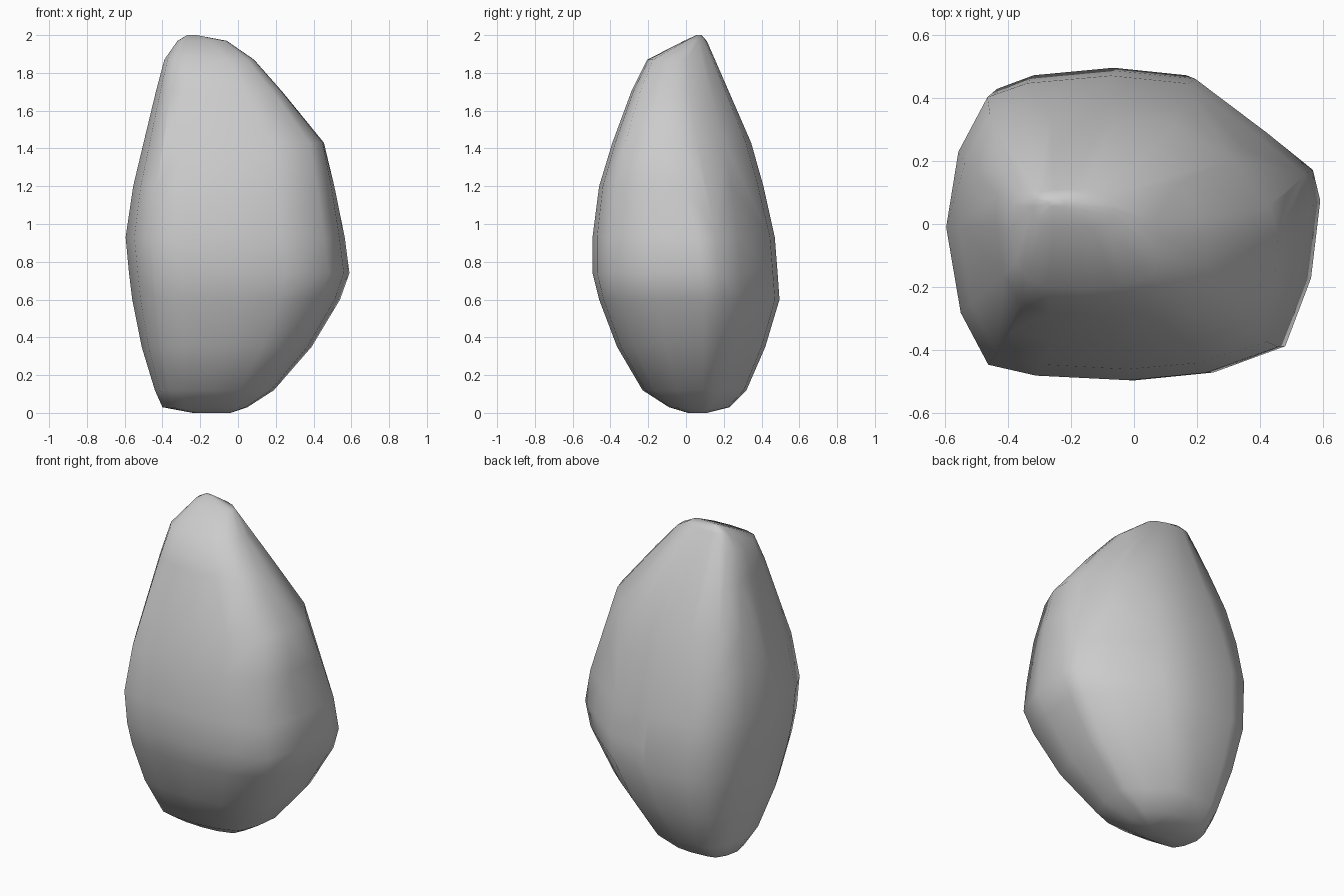
import bpy, bmesh

# Plan outlines in a unit box: around the belly and near the peak
BELLY = [(-1, 0), (-.93, .5), (-.77, .86), (-.56, .95), (-.1, 1), (.32, .95),
         (.71, .6), (.96, .36), (1, .16), (.95, -.34), (.81, -.78), (.42, -.95),
         (0, -1), (-.51, -.97), (-.77, -.9), (-.92, -.56)]
PEAK = [(-1, .1), (-1, .5), (-.86, .84), (-.5, .97), (-.1, 1), (.32, .92),
        (.69, .62), (.94, .2), (1, -.05), (.99, -.4), (.85, -.82), (.42, -.96),
        (0, -1), (-.5, -.96), (-.77, -.86), (-.93, -.5)]

# Height, left, right, front, back extents of each section
LEVELS = [(0.0, -.24, -.04, 0.01, .11), (.03, -.40, .05, -.09, .23),
          (.12, -.44, .19, -.23, .32), (.35, -.51, .39, -.365, .42),
          (.60, -.56, .54, -.46, .495), (.74, -.577, .59, -.495, .485),
          (.93, -.595, .565, -.495, .47), (1.2, -.555, .51, -.46, .41),
          (1.43, -.50, .455, -.39, .345), (1.70, -.435, .235, -.29, .225),
          (1.87, -.39, .085, -.205, .145), (1.97, -.32, -.06, -.01, .11),
          (2.0, -.27, -.22, .055, .08)]


def section(bm, z, left, right, front, back):
    t = min(1, max(0, (z - .9) / .6))
    for a, b in zip(BELLY, PEAK):
        u, v = (p + (q - p) * t for p, q in zip(a, b))
        bm.verts.new(((left + right) / 2 + u * (right - left) / 2,
                      (front + back) / 2 + v * (back - front) / 2, z))


# Rock: convex skin wrapped tightly around all the sections
bm = bmesh.new()
for level in LEVELS:
    section(bm, *level)
bmesh.ops.convex_hull(bm, input=bm.verts)
bmesh.ops.delete(bm, geom=[v for v in bm.verts if not v.link_faces], context='VERTS')
bmesh.ops.recalc_face_normals(bm, faces=bm.faces)
for f in bm.faces:
    f.smooth = True
mesh = bpy.data.meshes.new("rock")
bm.to_mesh(mesh)
bm.free()
rock = bpy.data.objects.new("rock", mesh)
bpy.context.collection.objects.link(rock)
